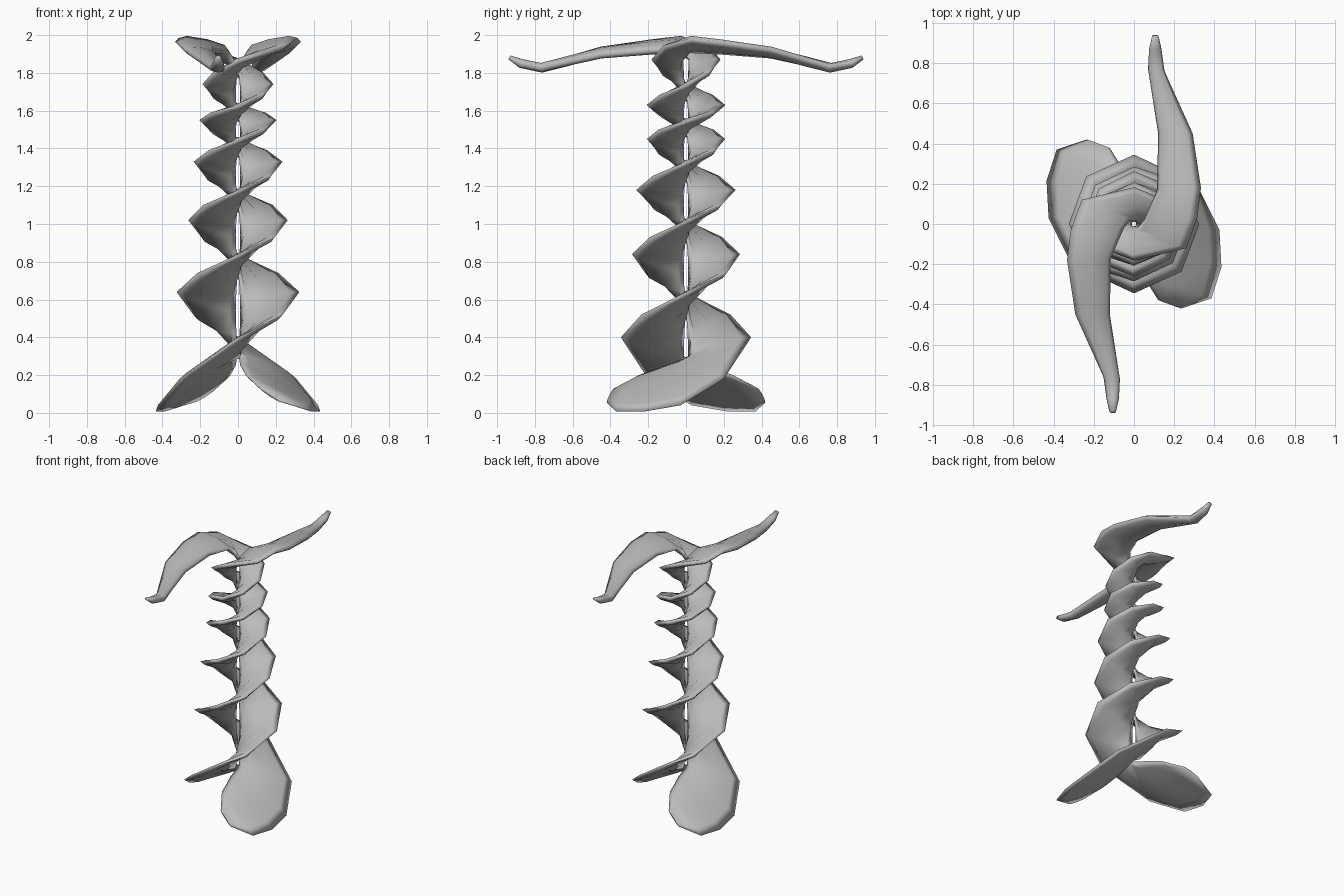
import bpy, bmesh
from math import cos, sin, radians, pi
from mathutils import Vector, Matrix

cube = bpy.data.objects.get("Cube")
if cube:
    bpy.data.objects.remove(cube)

grey = bpy.data.materials.new("plain_grey")
grey.use_nodes = True
colour = (0.5, 0.5, 0.5, 1)
grey.diffuse_color = colour
grey.node_tree.nodes["Principled BSDF"].inputs["Base Color"].default_value = colour

# Each rib is (inner edge, outer edge, half thickness)
paddle = [((.12, -.378, .13), (.235, -.42, .055), .01),
          ((.04, -.25, .2), (.385, -.37, .008), .016),
          ((.01, -.1, .255), (.435, -.215, .008), .02),
          ((.008, -.02, .285), (.425, -.03, .04), .022),
          ((.01, .01, .30), (.31, .2, .18), .024)]
horn = [((.02, -.015, 1.87), (.26, -.12, 1.945), .027),
        ((.05, .02, 1.92), (.315, .03, 1.985), .03),
        ((.115, .17, 1.915), (.333, .18, 1.965), .03),
        ((.12, .45, 1.893), (.292, .45, 1.925), .027),
        ((.07, .77, 1.825), (.152, .76, 1.83), .026),
        ((.075, .87, 1.85), (.135, .88, 1.85), .024),
        ((.09, .935, 1.882), (.122, .935, 1.882), .012)]

# Height and outer radius at every quarter turn of the screw
quarters = [(.40, .345), (.64, .325), (.84, .285), (1.02, .263), (1.18, .263),
            (1.33, .235), (1.45, .207), (1.55, .205), (1.63, .208),
            (1.74, .188), (1.87, .183)]


def screw_ribs():
    ribs = []
    for i in range(2 * len(quarters) - 1):
        a, b = quarters[i // 2], quarters[(i + 1) // 2]
        z, r = (a[0] + b[0]) / 2, (a[1] + b[1]) / 2
        t = radians(90 + 45 * i)
        # The blade is cupped: its inner edge sits lower than its rim
        ribs.append(((.012 * cos(t), .012 * sin(t), z - .3 * r),
                     (r * cos(t), r * sin(t), z), .024))
    return ribs


# Cross-section: position across the ribbon, thickness factor
section = [(0, 0), (.1, .75), (.45, 1), (.85, .7), (1, 0),
           (.85, -.7), (.45, -1), (.1, -.75)]


def build_strand(name, turn):
    ribs = [(Vector(a), Vector(b), h) for a, b, h in paddle + screw_ribs() + horn]
    mids = [(a + b) / 2 for a, b, h in ribs]
    bm = bmesh.new()
    rings = []
    for i, (a, b, h) in enumerate(ribs):
        along = mids[min(i + 1, len(mids) - 1)] - mids[max(i - 1, 0)]
        normal = (b - a).cross(along).normalized()
        rings.append([bm.verts.new(a.lerp(b, t) + normal * h * k) for t, k in section])
    n = len(section)
    for lower, upper in zip(rings, rings[1:]):
        for j in range(n):
            k = (j + 1) % n
            bm.faces.new((lower[j], lower[k], upper[k], upper[j]))
    bm.faces.new(rings[0])
    bm.faces.new(rings[-1])
    bmesh.ops.recalc_face_normals(bm, faces=bm.faces)
    bm.transform(Matrix.Rotation(turn, 4, 'Z'))
    mesh = bpy.data.meshes.new(name)
    bm.to_mesh(mesh)
    bm.free()
    mesh.materials.append(grey)
    obj = bpy.data.objects.new(name, mesh)
    bpy.context.collection.objects.link(obj)
    mesh.shade_smooth()


# Two identical strands, half a turn apart
build_strand("left_twisted_strand", 0)
build_strand("right_twisted_strand", pi)
